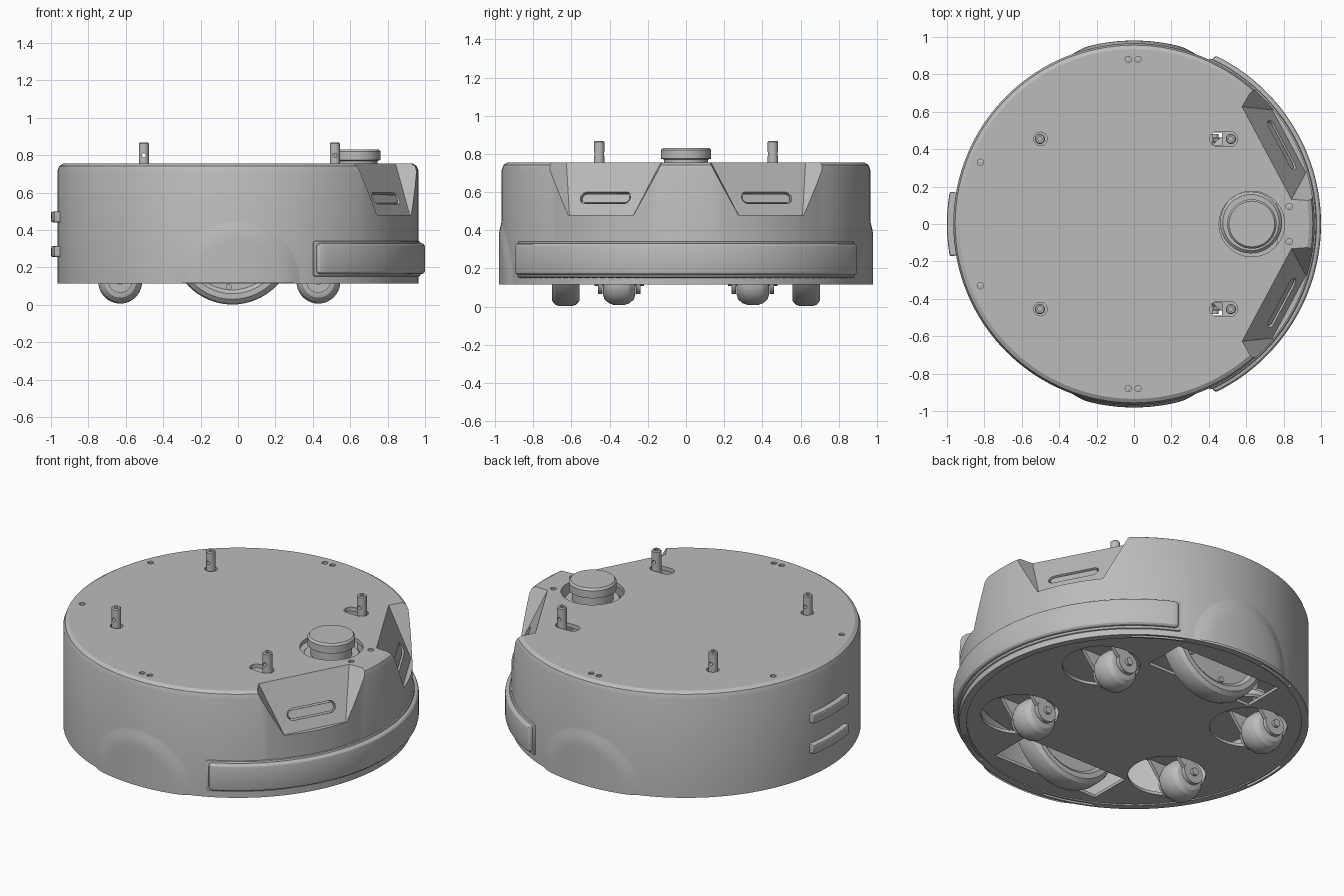
import bpy, bmesh
from math import sin, cos, pi, radians, sqrt
from mathutils import Matrix, Vector

cube = bpy.data.objects.get("Cube")
if cube:
    bpy.data.objects.remove(cube, do_unlink=True)

grey = bpy.data.materials.new("plain grey")
grey.use_nodes = True
GREY = (0.5, 0.5, 0.5, 1)
grey.diffuse_color = GREY
for node in grey.node_tree.nodes:
    if node.type == 'BSDF_PRINCIPLED':
        node.inputs["Base Color"].default_value = GREY

TO_Y = Matrix.Rotation(-pi / 2, 4, 'X')


def finish(name, bm, matrix=None):
    if matrix:
        bm.transform(matrix)
    bmesh.ops.recalc_face_normals(bm, faces=bm.faces)
    mesh = bpy.data.meshes.new(name)
    bm.to_mesh(mesh)
    bm.free()
    mesh.materials.append(grey)
    obj = bpy.data.objects.new(name, mesh)
    bpy.context.collection.objects.link(obj)
    return obj


def skin(name, rings, closed, matrix=None):
    """Join equal rings of points; closed caps both ends and wraps each ring."""
    bm = bmesh.new()
    rows = [[bm.verts.new(p) for p in ring] for ring in rings]
    n = len(rows[0])
    for a, b in zip(rows, rows[1:]):
        for i in range(n if closed else n - 1):
            j = (i + 1) % n
            bm.faces.new((a[i], a[j], b[j], b[i]))
    if closed:
        bm.faces.new(rows[0])
        bm.faces.new(rows[-1])
    return finish(name, bm, matrix)


def lathe(name, profile, loc=(0, 0, 0), seg=32, turn=None):
    rings = [[(r * cos(2 * pi * i / seg), r * sin(2 * pi * i / seg), h)
              for i in range(seg)] for r, h in profile]
    place = Matrix.Translation(loc)
    return skin(name, rings, True, place @ turn if turn else place)


def arc_bar(name, r0, r1, z0, z1, mid, half, steps=48):
    section = [(r0, z0), (r1, z0), (r1, z1), (r0, z1)]
    angles = [radians(mid - half + 2 * half * i / steps) for i in range(steps + 1)]
    return skin(name, [[(r * cos(a), r * sin(a), z) for r, z in section] for a in angles], True)


def hull(name, points):
    bm = bmesh.new()
    for p in points:
        bm.verts.new(p)
    bmesh.ops.convex_hull(bm, input=bm.verts)
    bmesh.ops.dissolve_limit(bm, angle_limit=0.01, verts=bm.verts, edges=bm.edges)
    return finish(name, bm)


def box(name, x, y, z):
    return hull(name, [(a, b, c) for a in x for b in y for c in z])


def apply(obj, mod):
    bpy.context.view_layer.objects.active = obj
    bpy.ops.object.modifier_apply(modifier=mod.name)


def cut(obj, cutter, keep=False):
    mod = obj.modifiers.new("cut", 'BOOLEAN')
    mod.operation, mod.solver, mod.object = 'DIFFERENCE', 'EXACT', cutter
    apply(obj, mod)
    if not keep:
        bpy.data.objects.remove(cutter, do_unlink=True)


def bevel(obj, width, segments=3):
    mod = obj.modifiers.new("bevel", 'BEVEL')
    mod.width, mod.segments = width, segments
    mod.limit_method, mod.angle_limit = 'ANGLE', radians(40)
    apply(obj, mod)


# Round hollow shell
shell = lathe("body_shell", [(0.966, 0.115), (0.966, 0.715), (0.956, 0.742), (0.935, 0.755)], seg=128)
cut(shell, lathe("cavity", [(0.93, 0.14), (0.93, 0.45), (0.77, 0.45), (0.77, 0.73)], seg=96))
cut(shell, lathe("underside_recess", [(0.925, 0.09), (0.925, 0.122)], seg=96))
deck = lathe("inner_deck", [(0.925, 0.42), (0.925, 0.44)], seg=96)

# Wheel openings in the underside
PIVOTS = [(x, y) for x in (0.53, -0.53) for y in (0.35, -0.35)]
for x, y in PIVOTS:
    cut(shell, lathe("caster_hole", [(0.215, 0.05), (0.215, 0.2)], (x, y, 0), 48))
for s in (1, -1):
    cut(shell, box("drive_hole", (-0.38, 0.34), (s * 0.53, s * 0.79), (0.05, 0.2)))
for a in (180, 107, -107, 58, -58):
    cut(shell, arc_bar("rim_slot", 0.936, 0.953, 0.09, 0.135, a, 9, 12))

# Sensor notches with slot windows
for s in (1, -1):
    def spot(d, t, z):
        return (0.882 * d - 0.471 * t, s * (0.471 * d + 0.882 * t), z)

    def capsule(name, radius, low, high):
        pts = []
        for c in (low, high):
            for i in range(24):
                a = 2 * pi * i / 24
                t = radius * cos(a) + (0.115 if cos(a) > 0 else -0.115)
                b = radius * sin(a)
                pts.append(spot(0.896 - 0.44 * b + 0.898 * c, t, 0.57 + 0.898 * b + 0.44 * c))
        return hull(name, pts)

    wedge = []
    for z in (0.48, 0.80):
        for d in (0.94 - 0.49 * (z - 0.48), 1.1):
            t = 0.63 * d + 0.636 * z - 0.707
            wedge += [spot(d, t, z), spot(d, -t, z)]
    cut(shell, hull("notch", wedge))
    cut(shell, capsule("window_pocket", 0.034, -0.02, 0.04))
    capsule("sensor_window", 0.025, -0.03, -0.007)

# Turret in its round opening
cut(shell, lathe("turret_hole", [(0.175, 0.68), (0.175, 0.8)], (0.63, 0, 0), 48))
lathe("turret_floor", [(0.165, 0.66), (0.165, 0.70), (0.15, 0.715)], (0.625, 0.008, 0), 48)
lathe("turret", [(0.115, 0.44), (0.115, 0.77), (0.132, 0.775), (0.132, 0.82), (0.122, 0.832)],
      (0.63, 0, 0), 48)

# Mounting posts with cross holes
for s in (1, -1):
    y = s * 0.455
    slot = [(x + 0.04 * cos(i * pi / 8), y + 0.04 * sin(i * pi / 8), z)
            for x in (0.445, 0.515) for i in range(16) for z in (0.6, 0.9)]
    cut(shell, hull("front_post_slot", slot))
    cut(shell, lathe("rear_post_hole", [(0.036, 0.6), (0.036, 0.9)], (-0.5, y, 0), 24))
    cut(deck, box("deck_slot", (0.42, 0.47), (y - 0.035, y + 0.035), (0.3, 0.6)))
    for label, x in (("front", 0.518), ("rear", -0.503)):
        post = lathe(label + "_post", [(0.027, 0.43), (0.027, 0.862), (0.022, 0.868)], (x, y, 0), 24)
        cut(post, lathe("pin_hole", [(0.011, -0.1), (0.011, 0.1)], (x, y, 0.8), 16, TO_Y))
        cut(post, lathe("top_hole", [(0.011, 0.845), (0.011, 0.9)], (x, y, 0), 16))

# Countersunk screws in the top
for x, y in ((-0.03, 0.88), (0.022, 0.88), (-0.82, 0.33), (0.83, 0.093)):
    for s in (1, -1):
        cut(shell, lathe("screw_hole", [(0.017, 0.74), (0.017, 0.78)], (x, s * y, 0), 16))
        lathe("top_screw", [(0.012, 0.735), (0.012, 0.748), (0.006, 0.75)], (x, s * y, 0), 12)

# Bulges in the wall over the drive wheels
for s in (1, -1):
    rings = []
    for k in range(15):
        rho = 0.002 + 0.37 * k / 14
        e = min(1, max(0, (rho - 0.25) / 0.12))
        radius = 0.981 - 0.02 * e * e * (3 - 2 * e)
        arc = [(rho * cos(pi * i / 32), 0.116 + rho * sin(pi * i / 32)) for i in range(33)]
        rings.append([(x, s * sqrt(radius ** 2 - x * x), z) for x, z in arc])
    skin("wheel_bulge", rings, False)

# Bumper and rear ribs
bevel(arc_bar("bumper_flange", 0.94, 0.976, 0.15, 0.342, 0, 65.5), 0.012, 2)
bevel(arc_bar("bumper", 0.94, 1.0, 0.165, 0.33, 0, 64.5), 0.02)
for z in (0.285, 0.47):
    bevel(arc_bar("rear_rib", 0.94, 1.0, z - 0.029, z + 0.029, 180, 10, 12), 0.01, 2)

# Drive wheels with hubs and bolts
for s in (1, -1):
    centre = Vector((-0.03, s * 0.63, 0.33))
    half = [(0.25, 0.055), (0.27, 0.072), (0.30, 0.072), (0.32, 0.055), (0.328, 0.03)]
    lathe("drive_wheel", [(r, -h) for r, h in half] + [(r, h) for r, h in reversed(half)],
          centre, 64, TO_Y)
    for i in range(6):
        a = -pi / 2 + i * pi / 3 - 0.08
        spot_at = centre + Vector((0.235 * cos(a), s * 0.055, 0.235 * sin(a)))
        lathe("wheel_bolt", [(0.016, -0.015), (0.016, 0.015)], spot_at, 12, TO_Y)
    box("motor_block", (-0.16, 0.10), (s * 0.45, s * 0.56), (0.2, 0.42))

# Swivel casters trailing behind their pivots
for x, y in PIVOTS:
    wx = x - 0.1
    tread = [(0.06, 0.085), (0.085, 0.078), (0.106, 0.055), (0.117, 0.025)]
    lathe("caster_wheel", [(r, -h) for r, h in tread] + [(r, h) for r, h in reversed(tread)],
          (wx, y, 0.124), 40, TO_Y)
    for s in (1, -1):
        lathe("caster_hub", [(0.065, -0.012), (0.065, 0.012)], (wx, y + s * 0.1, 0.13), 24, TO_Y)
        lathe("axle_cap", [(0.022, -0.03), (0.022, 0.03)], (wx, y + s * 0.1, 0.13), 16, TO_Y)
        ends = [(wx, 0.13, 0.04), (x, 0.27, 0.05)]
        hull("caster_fork", [(cx + r * cos(i * pi / 8), y + s * d, cz + r * sin(i * pi / 8))
                             for cx, cz, r in ends for i in range(16) for d in (0.09, 0.11)])
    lathe("caster_crown", [(0.12, 0.25), (0.13, 0.26), (0.13, 0.29), (0.06, 0.31), (0.06, 0.42)],
          (x, y, 0))

# Keep hard edges crisp and curved walls smooth
bpy.ops.object.select_all(action='DESELECT')
for obj in bpy.context.scene.objects:
    if obj.type == 'MESH':
        obj.select_set(True)
        bpy.context.view_layer.objects.active = obj
bpy.ops.object.shade_smooth_by_angle(angle=radians(22))
